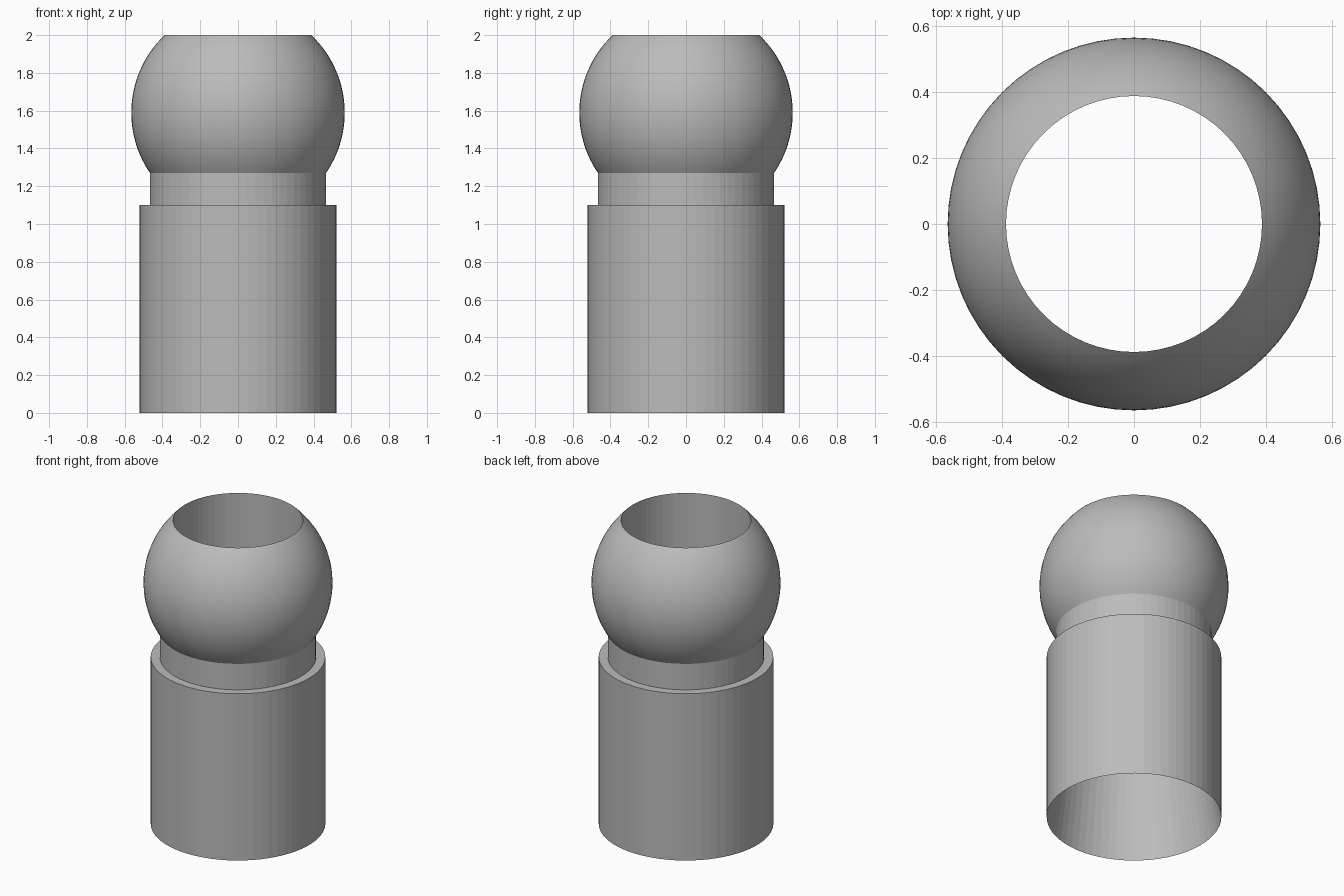
import bpy
import bmesh
from math import cos, sin, pi, asin, radians

cube = bpy.data.objects.get("Cube")
if cube:
    bpy.data.objects.remove(cube, do_unlink=True)

SIDES = 64
BORE, NECK, SLEEVE, BALL = 0.388, 0.467, 0.522, 0.565
SHOULDER, TOP = 1.1, 2.0
BALL_Z = TOP - (BALL**2 - BORE**2) ** 0.5

grey = bpy.data.materials.new("plain grey")
grey.use_nodes = True
colour = (0.5, 0.5, 0.5, 1)
grey.diffuse_color = colour
grey.node_tree.nodes["Principled BSDF"].inputs["Base Color"].default_value = colour


def lathe(name, profile, smooth=False):
    """Turn a (radius, height) profile around z; outer walls run upwards."""
    bm = bmesh.new()
    rings = [[bm.verts.new((r * cos(2 * pi * i / SIDES), r * sin(2 * pi * i / SIDES), z))
              for i in range(SIDES)] for r, z in profile]
    for low, high in zip(rings, rings[1:]):
        for i in range(SIDES):
            j = (i + 1) % SIDES
            bm.faces.new((low[i], low[j], high[j], high[i]))
    mesh = bpy.data.meshes.new(name)
    bm.to_mesh(mesh)
    bm.free()
    mesh.materials.append(grey)
    obj = bpy.data.objects.new(name, mesh)
    bpy.context.collection.objects.link(obj)
    if smooth:
        bpy.ops.object.select_all(action="DESELECT")
        obj.select_set(True)
        bpy.context.view_layer.objects.active = obj
        bpy.ops.object.shade_smooth_by_angle(angle=radians(30))
    return obj


# Sleeve: tapered socket inside, straight wall outside, flat shoulder on top
lathe("sleeve", [(BORE, SHOULDER), (SLEEVE, 0), (SLEEVE, SHOULDER), (NECK, SHOULDER)])

# Ball: arc from the neck to the open top
start = -asin((BALL**2 - NECK**2) ** 0.5 / BALL)
end = asin((TOP - BALL_Z) / BALL)
STEPS = 28
arc = []
for k in range(STEPS + 1):
    a = start + (end - start) * k / STEPS
    arc.append((BALL * cos(a), BALL_Z + BALL * sin(a)))
lathe("ball", arc, smooth=True)

# Neck joins the shoulder to the ball
lathe("neck", [(NECK, SHOULDER), arc[0]])

# Straight bore through the ball and neck
lathe("bore", [(BORE, TOP), (BORE, SHOULDER)])
